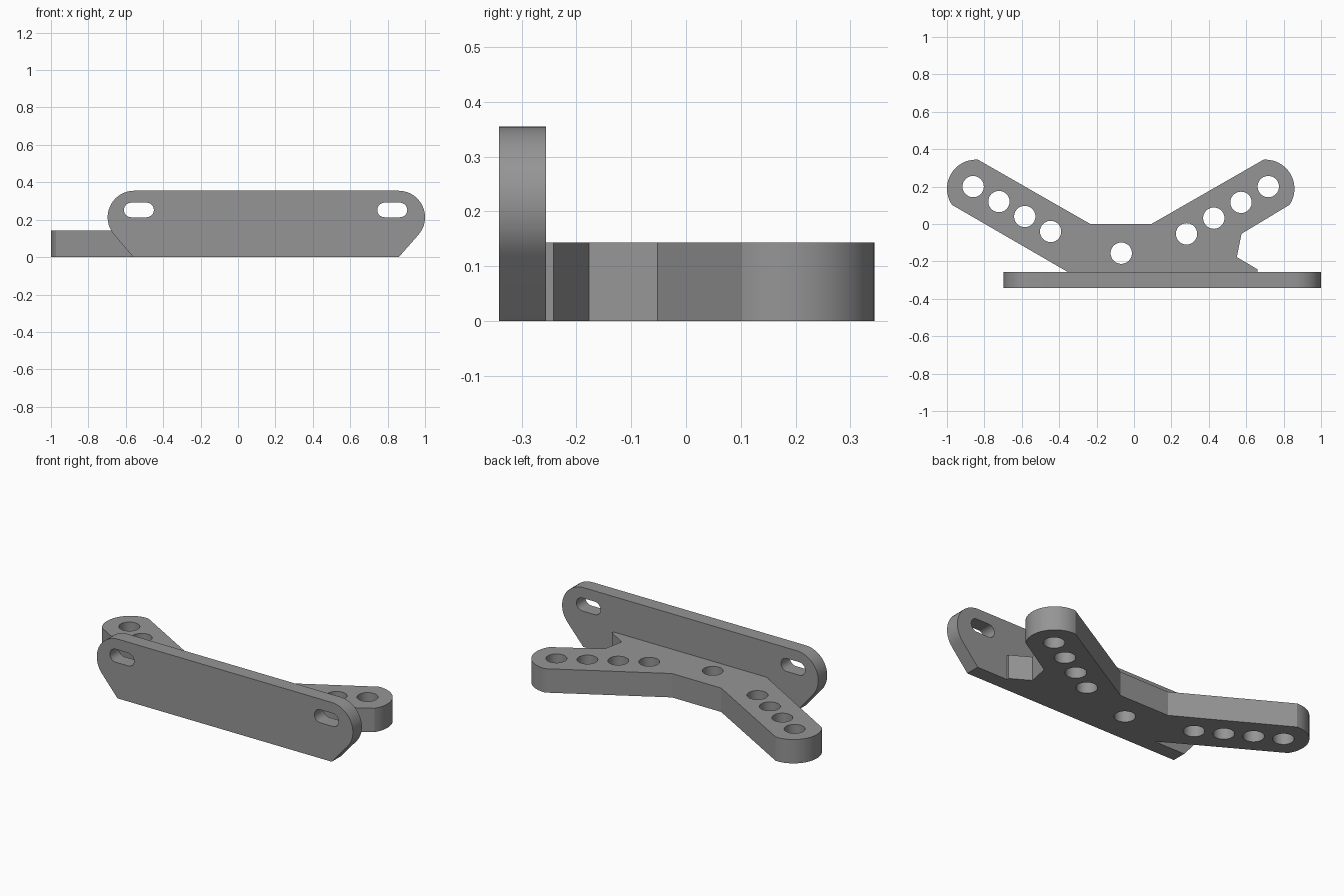
import bpy
from math import sin, cos, radians, pi

if "Cube" in bpy.data.objects:
    bpy.data.objects.remove(bpy.data.objects["Cube"])

grey = bpy.data.materials.new("grey metal")
grey.diffuse_color = (0.3, 0.3, 0.3, 1)
grey.use_nodes = True
grey.node_tree.nodes["Principled BSDF"].inputs["Base Color"].default_value = grey.diffuse_color


def arc(cx, cy, r, a0, a1, n=20):
    """Points on an arc, angles in degrees."""
    angles = [radians(a0 + (a1 - a0) * i / n) for i in range(n + 1)]
    return [(cx + r * cos(a), cy + r * sin(a)) for a in angles]


def circle(cx, cy, r, n=40):
    return arc(cx, cy, r, 0, 360, n)[:-1]


def slot(cx, cy, half, r):
    return arc(cx + half, cy, r, -90, 90) + arc(cx - half, cy, r, 90, 270)


def cut_sheet(name, loops, depth, location, rotation=(0, 0, 0)):
    """Fill an outline with holes and give it thickness."""
    curve = bpy.data.curves.new(name, 'CURVE')
    curve.dimensions = '2D'
    curve.fill_mode = 'BOTH'
    curve.extrude = depth / 2
    for loop in loops:
        spline = curve.splines.new('POLY')
        spline.points.add(len(loop) - 1)
        for p, (x, y) in zip(spline.points, loop):
            p.co = (x, y, 0, 1)
        spline.use_cyclic_u = True
    obj = bpy.data.objects.new(name, curve)
    bpy.context.collection.objects.link(obj)
    obj.location, obj.rotation_euler = location, rotation
    bpy.ops.object.select_all(action='DESELECT')
    bpy.context.view_layer.objects.active = obj
    obj.select_set(True)
    bpy.ops.object.convert(target='MESH')
    obj = bpy.context.object
    # Weld caps to walls
    bpy.ops.object.mode_set(mode='EDIT')
    bpy.ops.mesh.select_all(action='SELECT')
    bpy.ops.mesh.remove_doubles(threshold=0.0001)
    bpy.ops.mesh.normals_make_consistent(inside=False)
    bpy.ops.mesh.dissolve_limited(angle_limit=radians(0.5))
    bpy.ops.object.mode_set(mode='OBJECT')
    bpy.ops.object.shade_smooth_by_angle(angle=radians(25))
    obj.data.materials.clear()
    obj.data.materials.append(grey)
    return obj


# Upright mounting plate with rounded upper ends and two slots
plate = (arc(0.858, 0.213, 0.142, -42, 90)
         + arc(-0.555, 0.213, 0.142, 90, 222)
         + [(-0.56, 0), (0.86, 0)])
slots = [slot(x, 0.252, 0.041, 0.039) for x in (-0.53, 0.825)]
cut_sheet("mounting_plate", [plate] + slots, 0.085,
          (0, -0.2985, 0), (pi / 2, 0, 0))

# Flat two-armed bracket with rows of round holes
bracket = (arc(-0.845, 0.189, 0.155, 86, 214)
           + [(-0.355, -0.256), (0.66, -0.256), (0.66, -0.242),
              (0.55, -0.177), (0.575, -0.052)]
           + arc(0.703, 0.189, 0.155, -34, 94)
           + [(0.093, 0), (-0.233, 0)])
holes = [circle(-0.068, -0.156, 0.057)]
for i in range(4):
    holes.append(circle(-0.86 + 0.138 * i, 0.2 - 0.08 * i, 0.057))
    holes.append(circle(0.718 - 0.1457 * i, 0.2 - 0.0843 * i, 0.057))
cut_sheet("arm_bracket", [bracket] + holes, 0.143, (0, 0, 0.0715))
